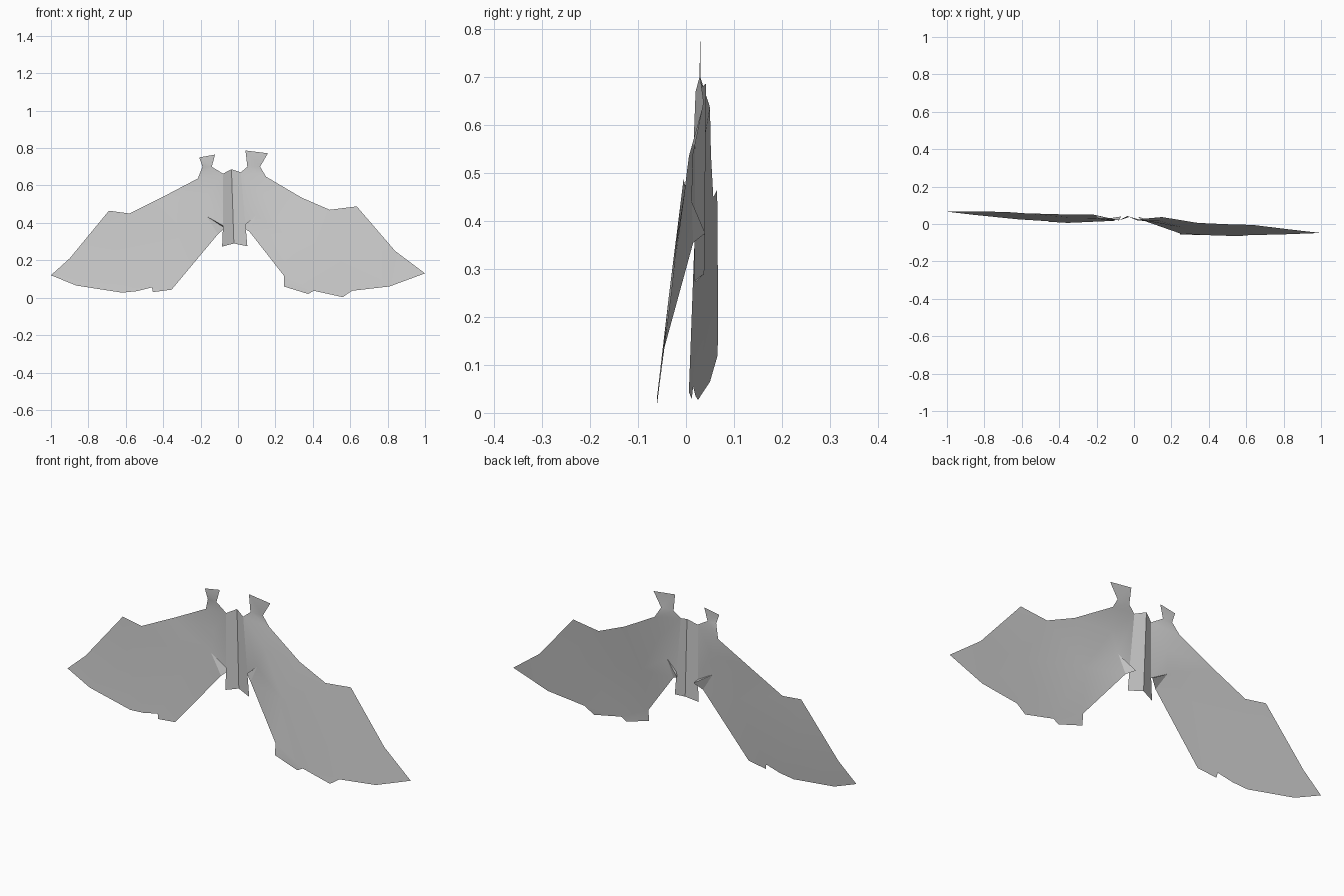
import bpy
import bmesh
from mathutils import Vector
from mathutils.geometry import delaunay_2d_cdt

cube = bpy.data.objects.get("Cube")
if cube:
    bpy.data.objects.remove(cube, do_unlink=True)

# One plain cloth colour
cloth = bpy.data.materials.new("light_grey_cloth")
cloth.use_nodes = True
cloth_colour = (0.6, 0.6, 0.6, 1)
cloth.diffuse_color = cloth_colour
cloth.node_tree.nodes["Principled BSDF"].inputs["Base Color"].default_value = cloth_colour


def add_sheet(name, points, faces, smooth=True):
    """Make a single-layer cloth object whose faces look to the front."""
    mesh = bpy.data.meshes.new(name)
    bm = bmesh.new()
    verts = [bm.verts.new(p) for p in points]
    for face in faces:
        bm.faces.new([verts[i] for i in face])
    bm.normal_update()
    for face in bm.faces:
        if face.normal.y > 0:
            face.normal_flip()
    bm.to_mesh(mesh)
    bm.free()
    mesh.materials.append(cloth)
    sheet = bpy.data.objects.new(name, mesh)
    bpy.context.collection.objects.link(sheet)
    if smooth:
        bpy.ops.object.select_all(action="DESELECT")
        sheet.select_set(True)
        bpy.context.view_layer.objects.active = sheet
        bpy.ops.object.shade_smooth_by_angle()
    return sheet


def add_panel(name, outline, inner_points):
    """Fill an outline seen from the front, bent through its inner points."""
    points = outline + inner_points
    count = len(outline)
    ring = [(i, (i + 1) % count) for i in range(count)]
    flat = [Vector((x, z)) for x, y, z in points]
    result = delaunay_2d_cdt(flat, ring, [], 1, 0.0001)
    flat_out, faces, origins = result[0], result[2], result[3]
    bent = []
    for spot, origin in zip(flat_out, origins):
        depth = points[origin[0]][1] if origin else 0
        bent.append((spot.x, depth, spot.y))
    return add_sheet(name, bent, faces)


# Shared corners where wings, body and armpit folds meet
right_neck, left_neck = (-.08, .02, .663), (.015, .02, .67)
right_side, left_side = (-.08, .02, .385), (.04, .018, .39)
right_pit, left_pit = (-.107, .017, .34), (.06, .015, .355)
right_tip, left_tip = (-.167, .025, .435), (.097, .012, .44)

# Right wing: collar horn, upper edge, tip, ragged hem
right_horn = [(-.14, .028, .7), (-.123, .03, .765), (-.207, .03, .75), (-.19, .03, .7)]
right_top = [(-.215, .05, .637), (-.4, .052, .54), (-.58, .057, .45),
             (-.69, .065, .465), (-.9, .067, .21), (-1, .066, .12)]
right_hem = [(-.865, .05, .065), (-.62, .025, .027), (-.54, .02, .035),
             (-.46, .015, .055), (-.455, .012, .03), (-.355, .006, .043)]
add_panel("right_wing",
          [right_neck] + right_horn + right_top + right_hem
          + [right_pit, right_tip, right_side],
          [(-.16, .035, .55), (-.3, .03, .35), (-.65, .05, .25)])

# Left wing swings further forward
left_horn = [(.05, .028, .7), (.04, .03, .787), (.16, .03, .772), (.118, .03, .7)]
left_top = [(.15, .037, .647), (.34, .006, .535), (.49, -.001, .47),
            (.635, -.005, .488), (.84, -.03, .25), (1, -.048, .13)]
left_hem = [(.81, -.055, .06), (.61, -.06, .037), (.56, -.065, .003),
            (.405, -.06, .037), (.375, -.06, .02), (.245, -.055, .06),
            (.245, -.05, .118)]
add_panel("left_wing",
          [left_neck] + left_horn + left_top + left_hem
          + [left_pit, left_tip, left_side],
          [(.14, .015, .54), (.26, -.02, .33), (.6, -.035, .25)])

# Back strip folded along a centre ridge
ridge_top, ridge_bottom = (-.035, .042, .687), (-.022, .038, .29)
right_end, left_end = (-.085, .02, .273), (.05, .018, .275)
add_sheet("body_strip",
          [right_neck, right_side, right_end, ridge_bottom, ridge_top,
           left_neck, left_side, left_end],
          [(0, 1, 2, 3, 4), (4, 3, 7, 6, 5)], smooth=False)

# Little folded tucks at the armpits
for side, tip, pit, edge, inner in (
        ("right", right_tip, right_pit, right_side, (-.07, .04, .372)),
        ("left", left_tip, left_pit, left_side, (.022, .04, .375))):
    add_sheet(side + "_armpit_fold", [tip, pit, inner, edge],
              [(0, 1, 2), (0, 2, 3)], smooth=False)
